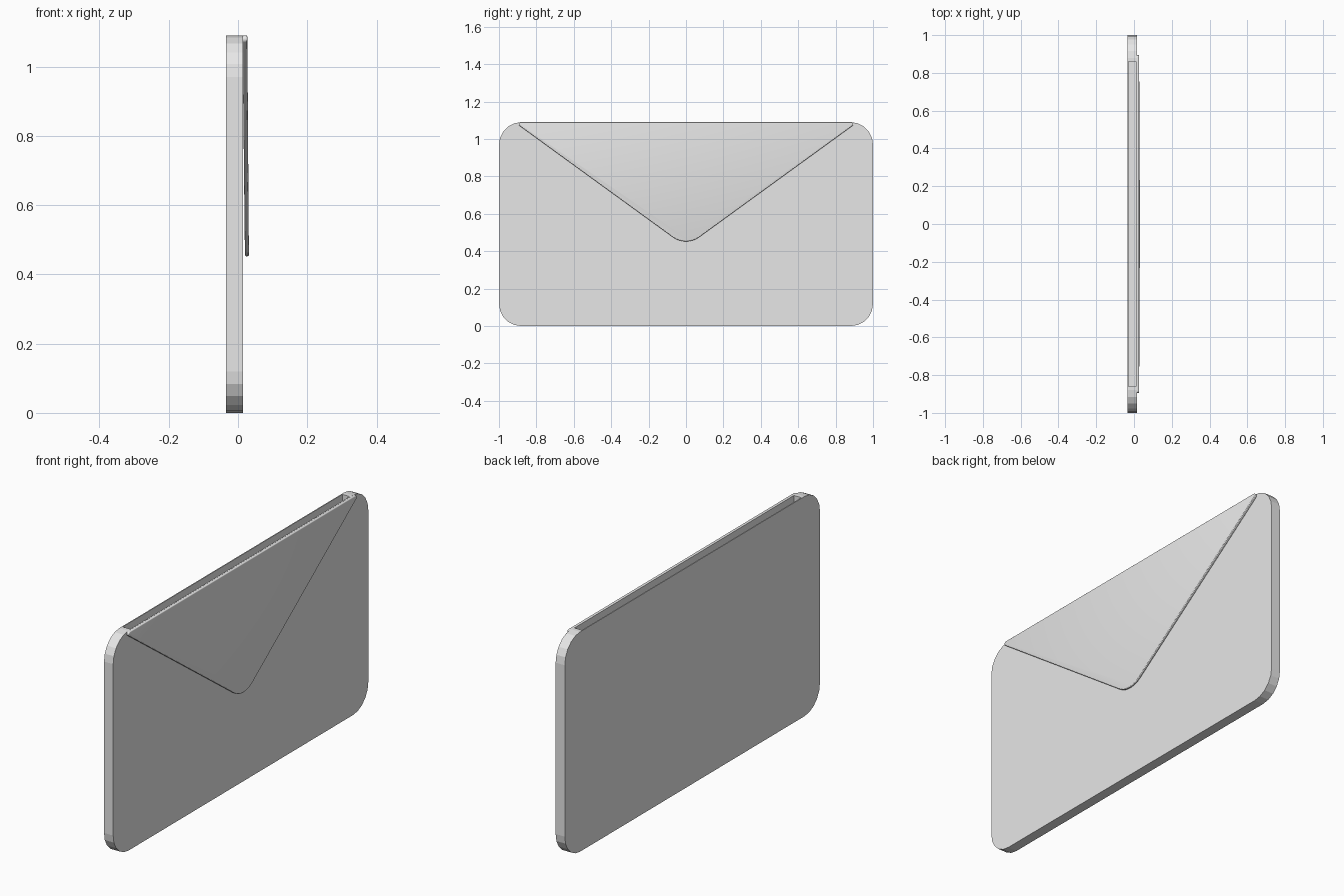
import bpy, bmesh
from math import tan
from mathutils import Vector

cube = bpy.data.objects.get("Cube")
if cube:
    bpy.data.objects.remove(cube, do_unlink=True)

HEIGHT = 1.09

paper = bpy.data.materials.new("light_grey")
paper.use_nodes = True
grey = (0.8, 0.8, 0.8, 1)
paper.diffuse_color = grey
paper.node_tree.nodes["Principled BSDF"].inputs["Base Color"].default_value = grey


def rounded(corners, segments):
    """Round each (y, z, radius) corner of a polygon with an arc."""
    points = []
    for i, (y, z, radius) in enumerate(corners):
        corner = Vector((y, z))
        before = (Vector(corners[i - 1][:2]) - corner).normalized()
        after = (Vector(corners[(i + 1) % len(corners)][:2]) - corner).normalized()
        half = before.angle(after) / 2
        reach = radius / tan(half)
        start, end = corner + before * reach, corner + after * reach
        centre = corner + (before + after).normalized() * (reach**2 + radius**2) ** 0.5
        a, b = (start - centre).normalized(), (end - centre).normalized()
        for k in range(segments + 1):
            points.append(centre + a.slerp(b, k / segments) * radius)
    return points


def slab(outline, back, front):
    """Extrude a side outline along x from back to front."""
    bm = bmesh.new()
    face = bm.faces.new([bm.verts.new((back, p.x, p.y)) for p in outline])
    new = bmesh.ops.extrude_face_region(bm, geom=[face])["geom"]
    moved = [v for v in new if isinstance(v, bmesh.types.BMVert)]
    bmesh.ops.translate(bm, verts=moved, vec=(front - back, 0, 0))
    bmesh.ops.recalc_face_normals(bm, faces=bm.faces)
    return bm


def finish(name, bm):
    mesh = bpy.data.meshes.new(name)
    bm.to_mesh(mesh)
    bm.free()
    mesh.materials.append(paper)
    obj = bpy.data.objects.new(name, mesh)
    bpy.context.collection.objects.link(obj)
    return obj


# Envelope pocket: rounded slab, hollowed down from its top face
corners = [(-1, 0, 0.12), (1, 0, 0.12), (1, HEIGHT, 0.12), (-1, HEIGHT, 0.12)]
bm = slab(rounded(corners, 5), -0.035, 0.015)
bm.faces.ensure_lookup_table()
top = max(bm.faces, key=lambda f: f.normal.z * f.calc_center_median().z)
bmesh.ops.inset_region(bm, faces=[top], thickness=0.007)
for v in top.verts:
    v.co.y = 0.86 if v.co.y > 0 else -0.86
bottom = bmesh.ops.extrude_face_region(bm, geom=[top])["geom"]
if top.is_valid:
    bmesh.ops.delete(bm, geom=[top], context="FACES_ONLY")
for v in bottom:
    if isinstance(v, bmesh.types.BMVert):
        v.co.z = 0.01
bmesh.ops.recalc_face_normals(bm, faces=bm.faces)
finish("envelope_pocket", bm)

# Closing flap: rounded triangle leaning outward toward its tip
corners = [(0, 0.424, 0.12), (0.917, HEIGHT, 0.011), (-0.917, HEIGHT, 0.011)]
bm = slab(rounded(corners, 8), 0.013, 0.027)
for v in bm.verts:
    lean = 0.011 if v.co.x < 0.02 else 0.007
    v.co.x += (HEIGHT - v.co.z) * lean
flap = finish("envelope_flap", bm)
bevel = flap.modifiers.new("soft_edges", "BEVEL")
bevel.width = 0.004
bevel.segments = 3
bevel.limit_method = "ANGLE"
bevel.angle_limit = 1.0

bpy.context.view_layer.objects.active = flap
flap.select_set(True)
bpy.ops.object.modifier_apply(modifier=bevel.name)
bpy.ops.object.shade_smooth_by_angle()
